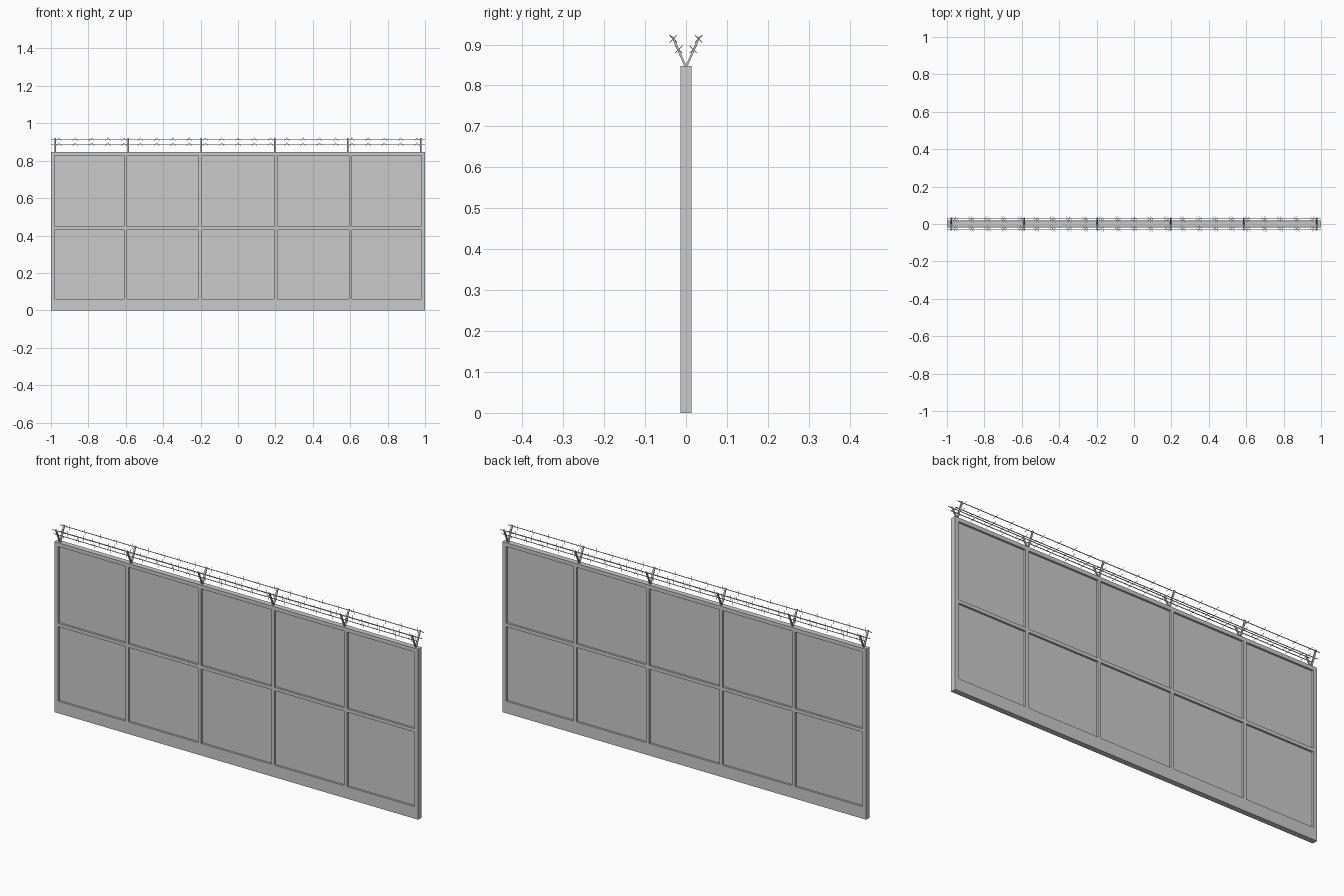
import bpy, bmesh
from mathutils import Vector

if "Cube" in bpy.data.objects:
    bpy.data.objects.remove(bpy.data.objects["Cube"])

HALF_T = 0.0135     # half wall thickness
RECESS = 0.0100     # panel recess depth per side
TOP = 0.847


def finish(bm, name):
    me = bpy.data.meshes.new(name)
    bm.to_mesh(me)
    bm.free()
    ob = bpy.data.objects.new(name, me)
    bpy.context.collection.objects.link(ob)
    return ob


def rod(bm, a, b, r, sides=6):
    """Capped cylinder between two points."""
    a, b = Vector(a), Vector(b)
    d = b - a
    m = d.to_track_quat('Z', 'Y').to_matrix().to_4x4()
    m.translation = (a + b) / 2
    bmesh.ops.create_cone(bm, cap_ends=True, segments=sides, radius1=r,
                          radius2=r, depth=d.length, matrix=m)


def bar(bm, a, b, w, t):
    """Flat bar in a yz plane: width w along x, thickness t."""
    a, b = Vector(a), Vector(b)
    d = (b - a).normalized()
    n = d.cross(Vector((1, 0, 0))) * t / 2
    x = Vector((w / 2, 0, 0))
    ends = [[bm.verts.new(p + s) for s in (x + n, n - x, -x - n, x - n)] for p in (a, b)]
    bm.faces.new(ends[0])
    bm.faces.new(ends[1][::-1])
    for i in range(4):
        j = (i + 1) % 4
        bm.faces.new((ends[0][i], ends[1][i], ends[1][j], ends[0][j]))


# Wall: front sheet of grid cells, panels pushed in, mirrored to the back
xs = [-1, -0.98, -0.61, -0.593, -0.21, -0.193, 0.193, 0.21, 0.593, 0.61, 0.98, 1]
zs = [0, 0.06, 0.43, 0.447, 0.828, TOP]
bm = bmesh.new()
grid = [[bm.verts.new((x, -HALF_T, z)) for z in zs] for x in xs]
panels = []
for i in range(len(xs) - 1):
    for k in range(len(zs) - 1):
        f = bm.faces.new((grid[i][k], grid[i + 1][k], grid[i + 1][k + 1], grid[i][k + 1]))
        if i % 2 and k % 2:
            panels.append(f)
rim = [e for e in bm.edges if e.is_boundary]
ext = bmesh.ops.extrude_edge_only(bm, edges=rim)
for v in ext['geom']:
    if isinstance(v, bmesh.types.BMVert):
        v.co.y = 0
for f in bmesh.ops.extrude_discrete_faces(bm, faces=panels)['faces']:
    for v in f.verts:
        v.co.y = -HALF_T + RECESS
bmesh.ops.recalc_face_normals(bm, faces=bm.faces)
wall = finish(bm, "panelled_wall")
mod = wall.modifiers.new("back_side", 'MIRROR')
mod.use_axis = (False, True, False)

# V-shaped wire brackets along the top
bm = bmesh.new()
for i in range(6):
    x = -0.978 + i * 0.3912
    for s in (-1, 1):
        bar(bm, (x, 0, TOP - 0.003), (x, s * 0.033, 0.919), 0.008, 0.005)
bmesh.ops.recalc_face_normals(bm, faces=bm.faces)
finish(bm, "wire_brackets")

# Four strands of wire, with crossed barbs
wires, barbs = bmesh.new(), bmesh.new()
for s in (-1, 1):
    for y, z in ((0.0175, 0.888), (0.031, 0.914)):
        rod(wires, (-1, s * y, z), (1, s * y, z), 0.002)
        for i in range(23):
            for t in (-1, 1):
                c = Vector((-0.957 + i * 0.087 + t * 0.007, s * y, z))
                d = Vector((-0.007, 0.0085, t * 0.0085))
                rod(barbs, c - d, c + d, 0.001, 5)
finish(wires, "wire_strands")
finish(barbs, "wire_barbs")
